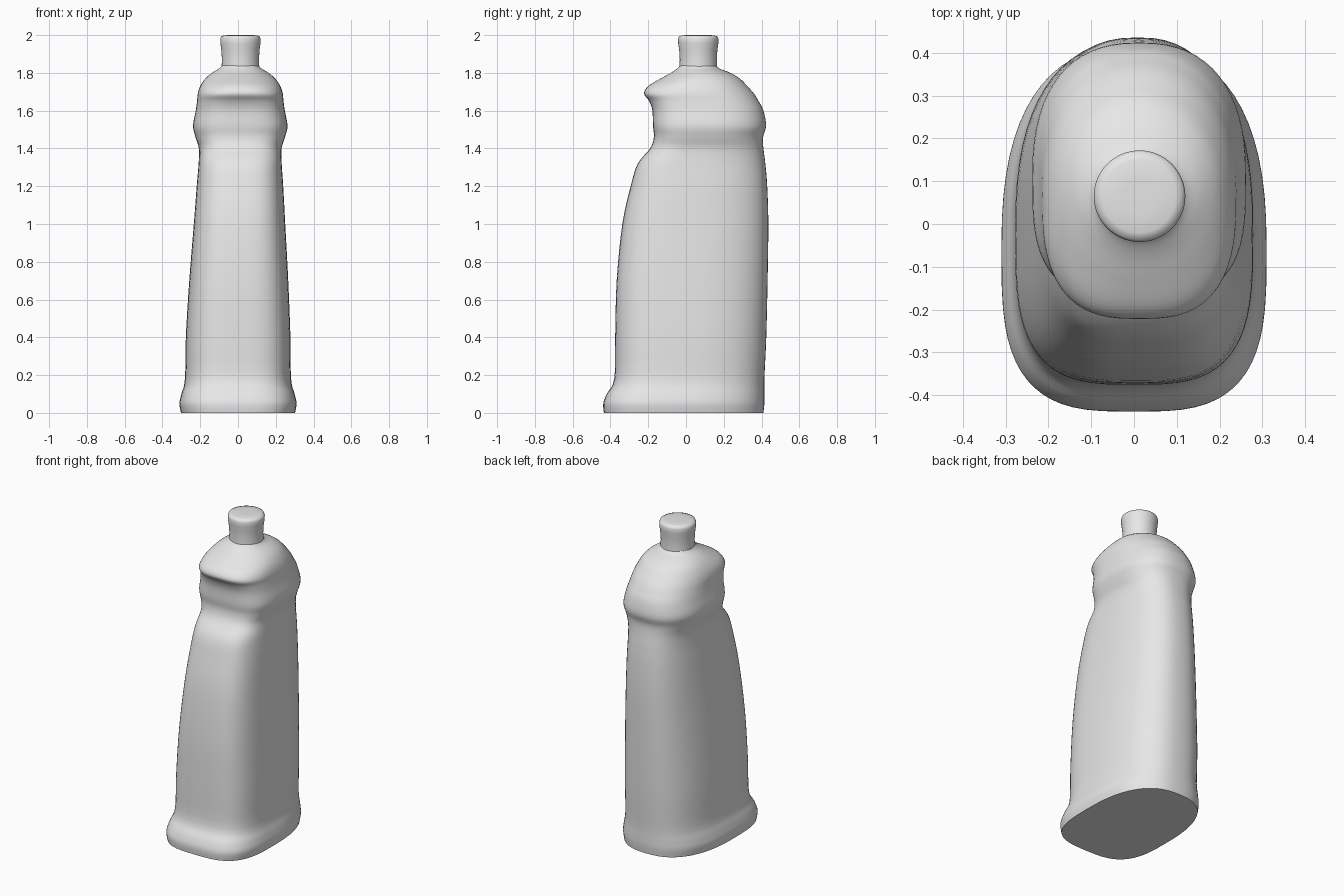
import bpy, bmesh, math

cube = bpy.data.objects.get("Cube")
if cube:
    bpy.data.objects.remove(cube, do_unlink=True)

# One plain plastic colour
plastic = bpy.data.materials.new("pale grey plastic")
plastic.use_nodes = True
grey = (0.8, 0.8, 0.8, 1.0)
plastic.diffuse_color = grey
plastic.node_tree.nodes["Principled BSDF"].inputs["Base Color"].default_value = grey

SIDES = 64
STEPS = 4


def catmull(a, b, c, d, t):
    """Smooth value between b and c."""
    return b + 0.5 * t * (c - a + t * (2 * a - 5 * b + 4 * c - d + t * (3 * (b - c) + d - a)))


def refine(rows):
    """Smoothly resample a list of cross-section rows."""
    padded = [rows[0]] + rows + [rows[-1]]
    fine = []
    for i in range(len(rows) - 1):
        quad = padded[i:i + 4]
        for s in range(STEPS):
            fine.append([catmull(*values, s / STEPS) for values in zip(*quad)])
    return fine + [list(rows[-1])]


def blend(z, low, high, a, b):
    t = min(max((z - low) / (high - low), 0), 1)
    return a + (b - a) * t * t * (3 - 2 * t)


def section(z, half_width, front, back):
    """Rounded outline, squarer at the front and rounder at the back."""
    square_front = blend(z, 1.6, 1.82, 3.2, 2.1)
    square_back = blend(z, 1.4, 1.82, 2.5, 2.1)
    shift = blend(z, 0.2, 1.5, 0, 0.012)
    middle = front + (back - front) * blend(z, 1.2, 1.8, 0.44, 0.5)
    ring = []
    for i in range(SIDES):
        angle = math.tau * i / SIDES
        c, s = math.cos(angle), math.sin(angle)
        power = 2 / (square_back if s > 0 else square_front)
        depth = back - middle if s > 0 else middle - front
        x = shift + half_width * math.copysign(abs(c) ** power, c)
        y = middle + depth * math.copysign(abs(s) ** power, s)
        ring.append((x, y, z))
    return ring


def loft(name, rings, sharp_angle):
    """Skin a stack of rings and close both ends."""
    bm = bmesh.new()
    loops = [[bm.verts.new(p) for p in ring] for ring in rings]
    for low, high in zip(loops, loops[1:]):
        for i in range(SIDES):
            j = (i + 1) % SIDES
            bm.faces.new((low[i], low[j], high[j], high[i]))
    bm.faces.new(loops[0][::-1])
    bm.faces.new(loops[-1])
    mesh = bpy.data.meshes.new(name)
    bm.to_mesh(mesh)
    bm.free()
    mesh.materials.append(plastic)
    obj = bpy.data.objects.new(name, mesh)
    bpy.context.collection.objects.link(obj)
    bpy.ops.object.select_all(action="DESELECT")
    obj.select_set(True)
    bpy.context.view_layer.objects.active = obj
    bpy.ops.object.shade_smooth_by_angle(angle=math.radians(sharp_angle))
    return obj


# Bottle body: height, half width, front depth, back depth
body = [
    (0, .302, -.435, .41),
    (.05, .31, -.438, .415),
    (.1, .3, -.42, .415),
    (.18, .281, -.38, .415),
    (.4, .277, -.375, .425),
    (.7, .262, -.367, .432),
    (1, .242, -.337, .436),
    (1.2, .229, -.293, .43),
    (1.32, .22, -.255, .42),
    (1.4, .219, -.19, .41),
    (1.46, .237, -.17, .408),
    (1.52, .25, -.175, .424),
    (1.6, .236, -.178, .41),
    (1.65, .229, -.195, .385),
    (1.69, .225, -.222, .36),
    (1.73, .212, -.2, .325),
    (1.77, .185, -.135, .285),
    (1.8, .15, -.08, .235),
    (1.825, .11, -.045, .175),
    (1.85, .09, -.025, .155),
]
loft("bottle_body", [section(*row) for row in refine(body)], 50)


# Screw cap: slightly waisted, with a softened top rim
def circle(radius, z):
    return [(0.013 + radius * math.cos(math.tau * i / SIDES),
             0.065 + radius * math.sin(math.tau * i / SIDES), z) for i in range(SIDES)]


cap = [(.1, 1.83), (.098, 1.87), (.101, 1.92), (.106, 1.955),
       (.107, 1.98), (.102, 1.993), (.085, 1.999), (.04, 2)]
loft("cap", [circle(r, z) for r, z in cap], 60)
